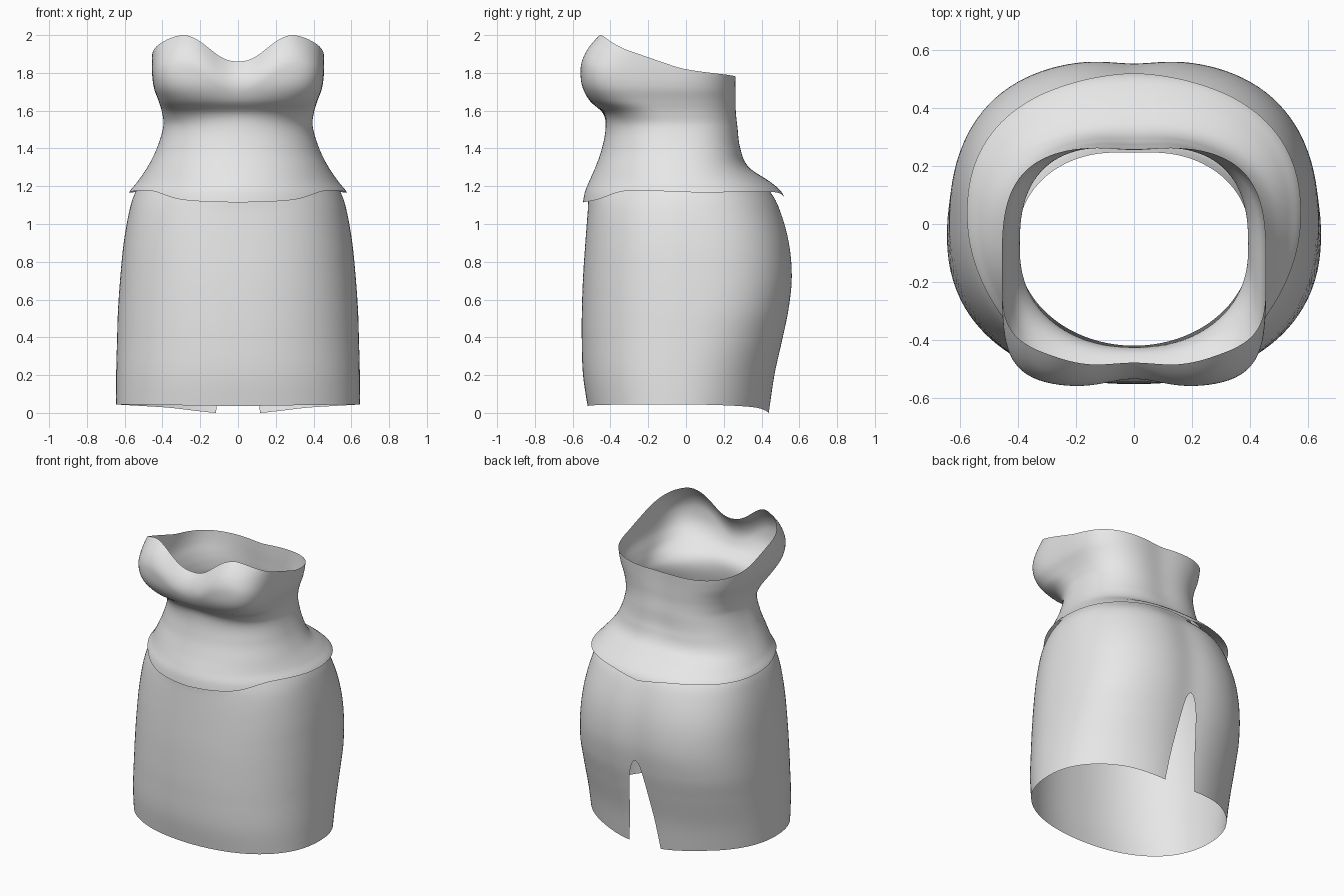
import bpy, bmesh, math
from mathutils import Vector

cube = bpy.data.objects.get("Cube")
if cube:
    bpy.data.objects.remove(cube)

fabric = bpy.data.materials.new("light_grey_fabric")
fabric.use_nodes = True
grey = (0.8, 0.8, 0.8, 1)
fabric.diffuse_color = grey
fabric.node_tree.nodes["Principled BSDF"].inputs["Base Color"].default_value = grey


def curve(keys, x):
    """Smooth value (or row of values) through keys sorted by their first entry."""
    x = min(max(x, keys[0][0]), keys[-1][0])
    last = len(keys) - 1
    i = 0
    while i < last - 1 and x > keys[i + 1][0]:
        i += 1

    def slope(j, col):
        lo, hi = keys[max(j - 1, 0)], keys[min(j + 1, last)]
        return (hi[col] - lo[col]) / (hi[0] - lo[0])

    p, q = keys[i], keys[i + 1]
    h = q[0] - p[0]
    t = (x - p[0]) / h
    out = []
    for col in range(1, len(p)):
        d, e = slope(i, col) * h, slope(i + 1, col) * h
        a, b = p[col], q[col]
        out.append(a + t * (d + t * (3 * (b - a) - 2 * d - e + t * (2 * (a - b) + d + e))))
    return out


def ramp(x, lo, hi):
    t = min(max((x - lo) / (hi - lo), 0), 1)
    return t * t * (3 - 2 * t)


def section_point(body, dent, roll, z, phi, side):
    """Point on the rounded cross-section; phi runs from front (0) to back (pi)."""
    width, front, back, centre, n_front, n_back = curve(body, z)
    s, c = math.sin(phi), math.cos(phi)
    depth, n = (front + centre, n_front) if c > 0 else (back - centre, n_back)
    r = ((abs(s) / width) ** n + (abs(c) / depth) ** n) ** (-1 / n)
    amount = dent(z)[0 if c > 0 else 1]
    r *= 1 - amount * abs(c) * math.exp(-(r * s / 0.12) ** 2)
    inward = 1 - roll if c > 0 else 1
    return Vector((side * r * s, centre - r * c * inward, z))


def loft(name, body, lower, upper, rows, cols, dent, roll=lambda d: 0, slit=lambda u: 0):
    """Open sheet between two wavy edges, built as two mirrored halves."""
    bm = bmesh.new()
    for side in (1, -1):
        grid = []
        for i in range(rows + 1):
            u = i / rows
            line = []
            for j in range(cols + 1):
                phi = (math.pi - slit(u)) * j / cols
                deg = math.degrees(phi)
                z0, z1 = curve(lower, deg)[0], curve(upper, deg)[0]
                z = z0 + (z1 - z0) * u
                line.append(bm.verts.new(
                    section_point(body, dent, roll(z1 - z), z, phi, side)))
            grid.append(line)
        for i in range(rows):
            for j in range(cols):
                quad = [grid[i][j], grid[i][j + 1], grid[i + 1][j + 1], grid[i + 1][j]]
                bm.faces.new(quad if side > 0 else quad[::-1])
    bmesh.ops.remove_doubles(bm, verts=bm.verts, dist=0.0005)
    mesh = bpy.data.meshes.new(name)
    bm.to_mesh(mesh)
    bm.free()
    mesh.materials.append(fabric)
    mesh.shade_smooth()
    obj = bpy.data.objects.new(name, mesh)
    bpy.context.collection.objects.link(obj)


# Bodice with flared peplum: height, half width, front, back, centre, front and back roundness
bodice = [
    (1.10, .60, .548, .535, .03, 2.05, 2.3),
    (1.17, .575, .535, .505, .03, 2.05, 2.3),
    (1.22, .535, .515, .45, .01, 2.05, 2.3),
    (1.30, .48, .48, .335, -.04, 2.1, 2.4),
    (1.40, .43, .445, .295, -.07, 2.1, 2.6),
    (1.52, .395, .425, .28, -.08, 2.2, 2.7),
    (1.59, .402, .442, .272, -.1, 2.6, 2.8),
    (1.65, .42, .51, .27, -.12, 3.5, 2.9),
    (1.72, .445, .55, .268, -.14, 4.2, 3.1),
    (1.80, .455, .562, .268, -.15, 4.5, 3.3),
    (1.90, .455, .56, .268, -.15, 3.9, 3.3),
    (2.00, .45, .55, .268, -.15, 3.1, 3.3),
]
peplum_hem = [(0, 1.113), (30, 1.128), (50, 1.172), (62, 1.178), (90, 1.168),
              (150, 1.168), (180, 1.14)]
neckline = [(0, 1.86), (7, 1.866), (14, 1.89), (20, 1.925), (27, 1.967), (33, 1.991),
            (39, 2), (47, 1.985), (56, 1.955), (65, 1.925), (75, 1.9), (90, 1.865),
            (108, 1.82), (138, 1.79), (180, 1.775)]
# Cups curl inward towards the neckline
loft("bodice", bodice, peplum_hem, neckline, 60, 72,
     lambda z: (.04 * ramp(z, 1.6, 1.75), .03 * ramp(z, 1.25, 1.45)),
     roll=lambda d: .17 * max(0, 1 - d / .16) ** 2)

# Skirt, tucked up to the waist under the peplum, with a tapering slit at the back
skirt = [
    (0, .645, .515, .45, -.04, 2.3, 2.05),
    (.2, .645, .545, .478, -.03, 2.3, 2.2),
    (.4, .64, .552, .521, -.01, 2.3, 2.4),
    (.55, .635, .551, .551, 0, 2.3, 2.55),
    (.72, .623, .545, .568, 0, 2.3, 2.6),
    (.9, .605, .533, .553, 0, 2.3, 2.55),
    (1.07, .575, .52, .507, 0, 2.25, 2.4),
    (1.17, .542, .513, .455, 0, 2.1, 2.3),
    (1.28, .468, .472, .343, -.03, 2, 2.2),
    (1.35, .435, .445, .285, -.06, 2, 2.2),
    (1.42, .405, .42, .255, -.08, 2, 2.3),
]
skirt_hem = [(0, .036), (90, .045), (135, .03), (157, .008), (167, 0), (180, 0)]
skirt_top = [(0, 1.42), (180, 1.42)]
apex = 0.43


def slit_angle(u):
    if u >= apex:
        return 0
    t = u / apex
    half = (.11 - .08 * t) * math.sqrt(1 - t ** 12)
    return math.atan(half / .45)


loft("skirt", skirt, skirt_hem, skirt_top, 100, 64, lambda z: (0, .025), slit=slit_angle)
